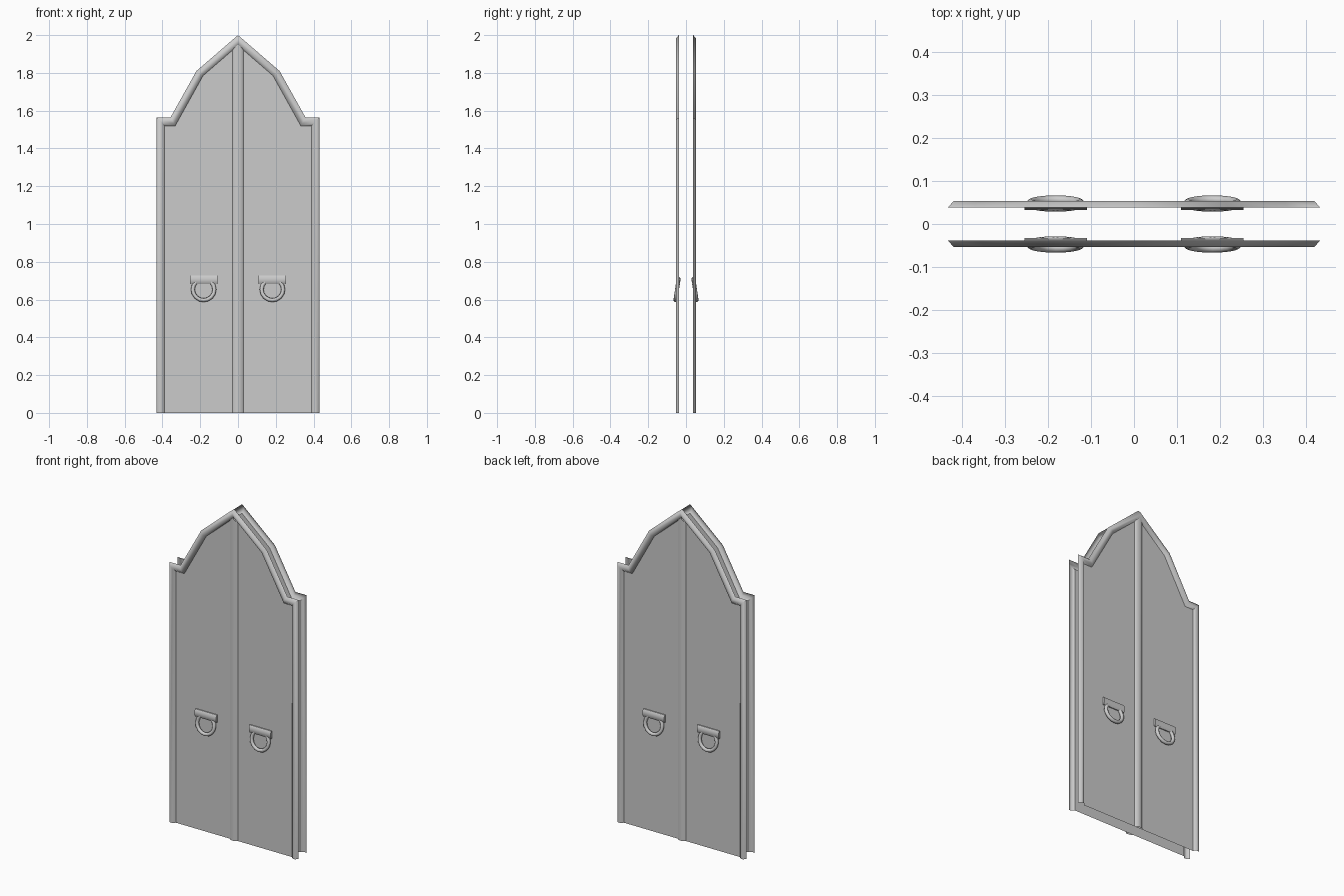
import bpy, bmesh, math

if "Cube" in bpy.data.objects:
    bpy.data.objects.remove(bpy.data.objects["Cube"])

BASE, PEAK = 0.038, 0.053          # depth of panel face and of raised trim

def finish(ob, smooth=True):
    # mirror to the other half and to the back shell
    m = ob.modifiers.new("mirror", 'MIRROR')
    m.use_axis = (True, True, False)
    m.use_mirror_merge = True
    m.merge_threshold = 0.0005
    bpy.context.view_layer.objects.active = ob
    bpy.ops.object.select_all(action='DESELECT')
    ob.select_set(True)
    if smooth:
        bpy.ops.object.shade_smooth_by_angle(angle=math.radians(55))

def sheet(name, rows):
    # skin a grid of point rows, facing -y
    bm = bmesh.new()
    g = [[bm.verts.new(p) for p in r] for r in rows]
    for a, b in zip(g, g[1:]):
        for i in range(len(a) - 1):
            bm.faces.new((a[i], a[i + 1], b[i + 1], b[i]))
    return to_object(name, bm)

def to_object(name, bm):
    bm.normal_update()
    if sum(f.normal.y * f.calc_area() for f in bm.faces) > 0:
        bmesh.ops.reverse_faces(bm, faces=bm.faces[:])
    me = bpy.data.meshes.new(name)
    bm.to_mesh(me)
    bm.free()
    ob = bpy.data.objects.new(name, me)
    bpy.context.collection.objects.link(ob)
    return ob

outer = [(0.432, 0), (0.432, 1.565), (0.357, 1.565), (0.22, 1.81), (0, 2.0)]
inner = [(0.388, 0), (0.388, 1.52), (0.332, 1.52), (0.185, 1.785), (0, 1.945)]

# raised frame trim around the arch
rows = []
for t, d in ((0, BASE), (0.3, PEAK), (0.7, PEAK), (1, BASE)):
    rows.append([(a[0] + (b[0] - a[0]) * t, -d, a[1] + (b[1] - a[1]) * t)
                 for a, b in zip(outer, inner)])
finish(sheet("frame_trim", rows))

# door leaf panel
bm = bmesh.new()
bm.faces.new([bm.verts.new((x, -BASE, z)) for x, z in inner + [(0, 0)]])
finish(to_object("door_leaf", bm), False)

# raised strip covering the centre seam
slope = (1.945 - 1.785) / 0.185
finish(sheet("centre_strip", [[(x, -d, 0), (x, -d, 1.95 - slope * x)]
       for x, d in ((0.028, BASE), (0.014, PEAK - 0.003), (0, PEAK - 0.003))]))

# handle mount: flattened bar
bpy.ops.mesh.primitive_cylinder_add(vertices=10, radius=1, depth=0.145,
                                    rotation=(0, math.pi / 2, 0))
bar = bpy.context.object
bar.name = "handle_mount"
bpy.ops.object.transform_apply(rotation=True)
for v in bar.data.vertices:
    v.co = (v.co.x + 0.182, v.co.y * 0.010 - 0.043, v.co.z * 0.024 + 0.705)
finish(bar)

# handle ring, hanging at a tilt
bpy.ops.mesh.primitive_torus_add(major_segments=16, minor_segments=8,
                                 major_radius=0.057, minor_radius=0.0105,
                                 location=(0.182, -0.0475, 0.653),
                                 rotation=(math.pi / 2 - 0.15, 0, 0))
ring = bpy.context.object
ring.name = "handle_ring"
bpy.ops.object.transform_apply(location=True, rotation=True)
finish(ring)
